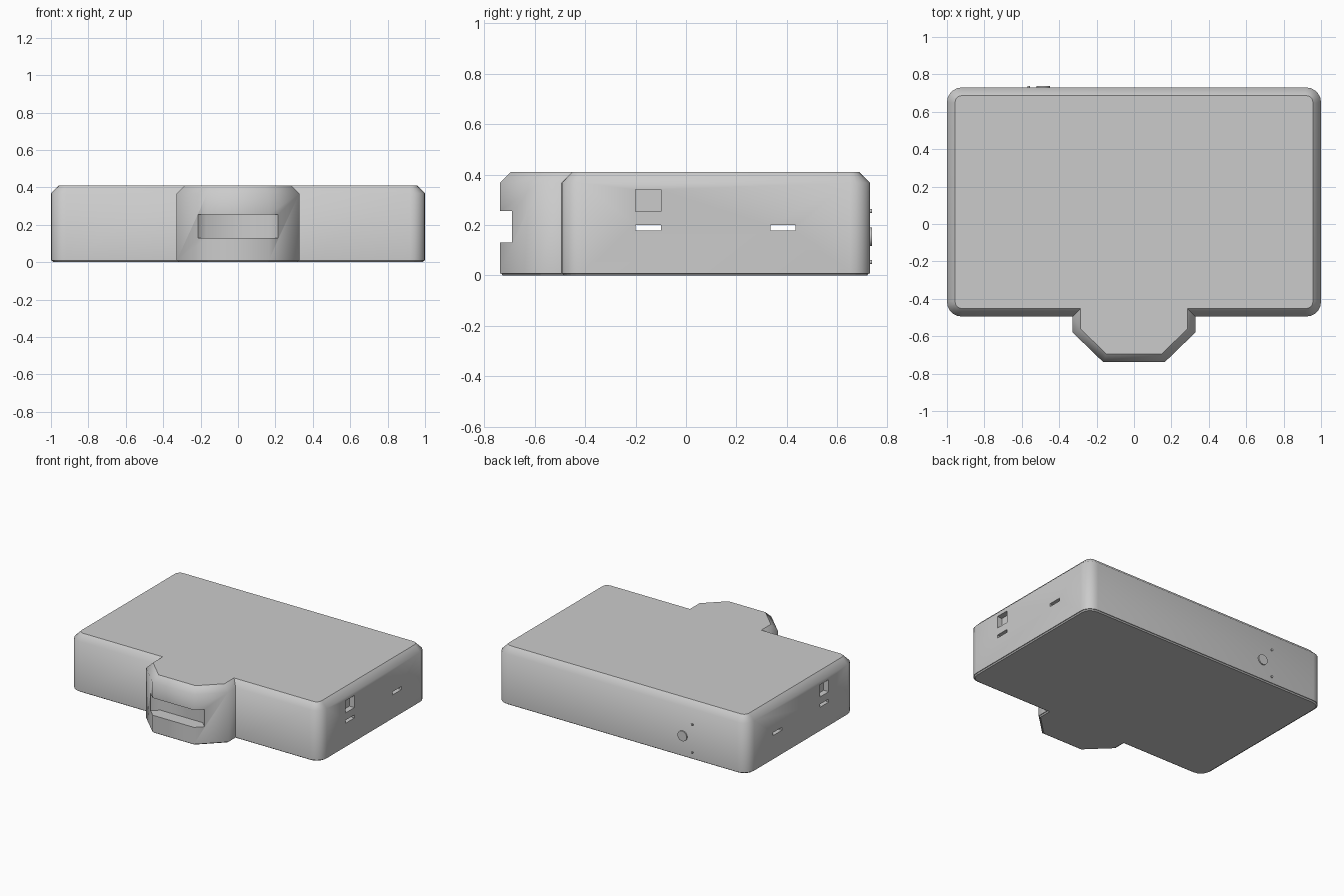
import bpy, bmesh, math

if "Cube" in bpy.data.objects:
    bpy.data.objects.remove(bpy.data.objects["Cube"])

TOP, CH = 0.41, 0.043


def offset(pts, d):
    """Inset a counter-clockwise outline by d with mitred corners."""
    out, n = [], len(pts)
    for i in range(n):
        (ax, ay), (bx, by), (cx, cy) = pts[i - 1], pts[i], pts[(i + 1) % n]
        l1, l2 = math.hypot(bx - ax, by - ay), math.hypot(cx - bx, cy - by)
        n1 = (-(by - ay) / l1, (bx - ax) / l1)
        n2 = (-(cy - by) / l2, (cx - bx) / l2)
        k = d / (1 + n1[0] * n2[0] + n1[1] * n2[1])
        out.append((bx + (n1[0] + n2[0]) * k, by + (n1[1] + n2[1]) * k))
    return out


def loft(name, layers):
    """Solid through stacked outlines [(points, z), ...]."""
    bm = bmesh.new()
    rings = [[bm.verts.new((x, y, z)) for x, y in pts] for pts, z in layers]
    n = len(rings[0])
    for a, b in zip(rings, rings[1:]):
        for i in range(n):
            j = (i + 1) % n
            bm.faces.new((a[i], a[j], b[j], b[i]))
    bm.faces.new(rings[0][::-1])
    bm.faces.new(rings[-1])
    me = bpy.data.meshes.new(name)
    bm.to_mesh(me)
    bm.free()
    ob = bpy.data.objects.new(name, me)
    bpy.context.collection.objects.link(ob)
    return ob


def box(name, x0, x1, y0, y1, z0, z1):
    pts = [(x0, y0), (x1, y0), (x1, y1), (x0, y1)]
    return loft(name, [(pts, z0), (pts, z1)])


def arc(cx, cy, r, a0, steps=5):
    return [(cx + r * math.cos(math.radians(a0 + 90 * i / steps)),
             cy + r * math.sin(math.radians(a0 + 90 * i / steps)))
            for i in range(steps + 1)]


def cut(target, cutter):
    mod = target.modifiers.new("cut", 'BOOLEAN')
    mod.operation = 'DIFFERENCE'
    mod.solver = 'EXACT'
    mod.object = cutter
    bpy.context.view_layer.objects.active = target
    bpy.ops.object.modifier_apply(modifier=mod.name)
    bpy.data.objects.remove(cutter)


def smooth(ob, angle):
    bpy.ops.object.select_all(action='DESELECT')
    ob.select_set(True)
    bpy.context.view_layer.objects.active = ob
    bpy.ops.object.shade_smooth_by_angle(angle=math.radians(angle))


# Case body: rounded rectangle with a faceted nose, chamfered top
R, Y0, Y1 = 0.08, -0.495, 0.73
right = [(0.165, -0.738), (0.328, -0.58), (0.328, Y0)]
right += arc(1 - R, Y0 + R, R, -90) + arc(1 - R, Y1 - R, R, 0)
outline = right + [(-x, y) for x, y in reversed(right)]
body = loft("case_body", [(outline, 0.008), (outline, TOP - CH),
                          (offset(outline, CH), TOP)])

# Strap slots running through both sides
for y in (-0.2, 0.335):
    cut(body, box("slot_cutter", -1.2, 1.2, y, y + 0.1, 0.178, 0.2))

# Square port recess on each side
for s in (-1, 1):
    xs = sorted((s * 0.96, s * 1.2))
    cut(body, box("port_cutter", *xs, -0.2, -0.1, 0.253, 0.34))

# Window in the nose, with slanted ends
win = [(-0.215, -0.9), (0.215, -0.9), (0.215, -0.69), (0.17, -0.645),
       (-0.17, -0.645), (-0.215, -0.69)]
cut(body, loft("window_cutter", [(win, 0.13), (win, 0.255)]))

smooth(body, 50)
for e in body.data.edges:
    if all(body.data.vertices[v].co.z > TOP - 0.002 for v in e.vertices):
        e.use_edge_sharp = True

# Thin base plate, slightly inset at the bottom
plate = offset(outline, 0.004)
loft("base_plate", [(offset(outline, 0.012), 0.0), (plate, 0.009)])


# Round button and two indicator pins on the back
def disc(name, x, z, r, y0, y1, sides):
    bpy.ops.mesh.primitive_cylinder_add(
        vertices=sides, radius=r, depth=y1 - y0,
        location=(x, (y0 + y1) / 2, z), rotation=(math.pi / 2, 0, 0))
    ob = bpy.context.object
    ob.name = name
    smooth(ob, 40)


disc("button", -0.485, 0.153, 0.037, 0.72, 0.738, 24)
for z in (0.053, 0.255):
    disc("indicator_pin", -0.563, z, 0.008, 0.72, 0.738, 10)
